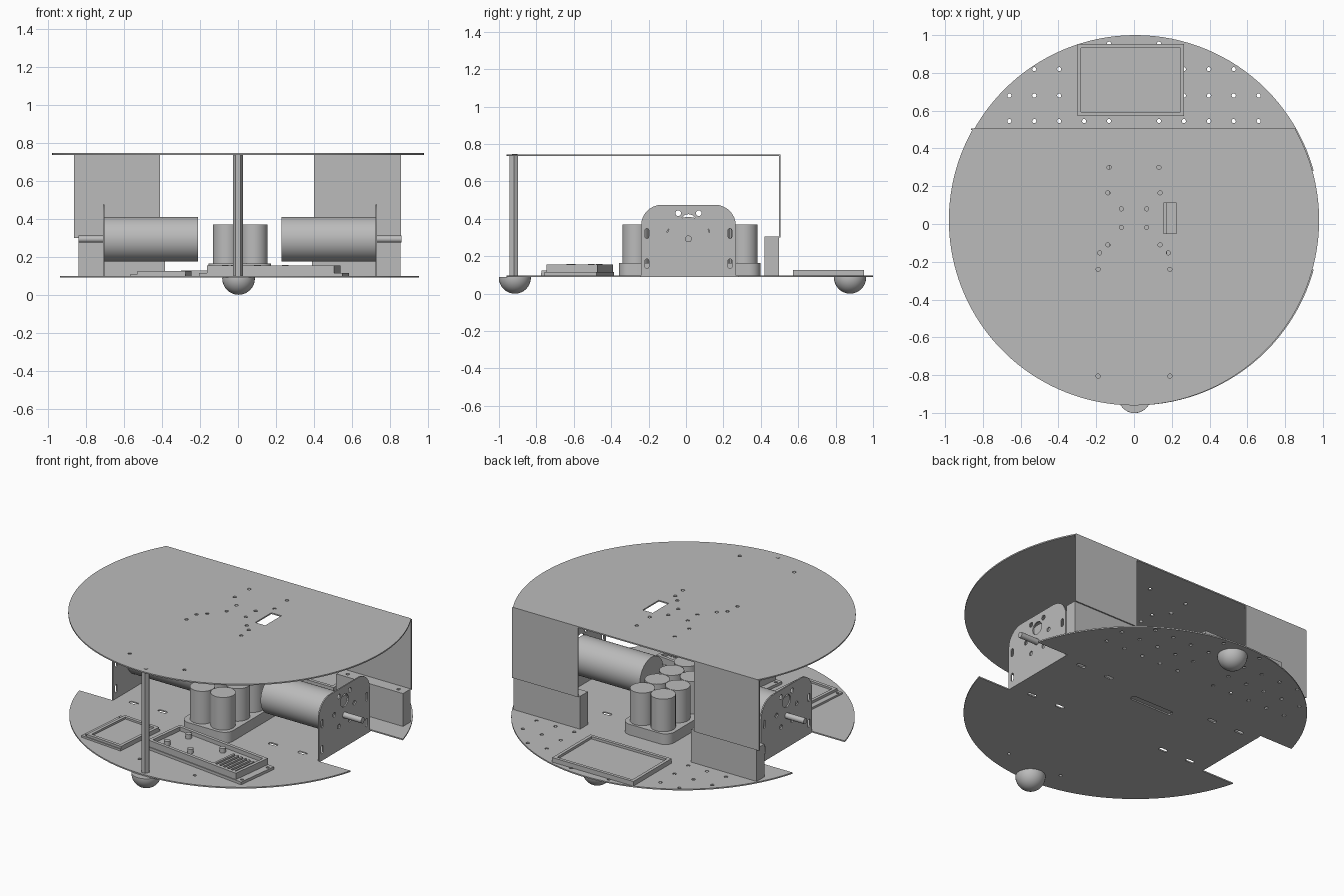
import bpy, bmesh, math
from mathutils import Matrix, Vector

if "Cube" in bpy.data.objects:
    bpy.data.objects.remove(bpy.data.objects["Cube"])

grey = bpy.data.materials.new("plain_grey")
grey.use_nodes = True
grey.diffuse_color = (0.5, 0.5, 0.5, 1)
grey.node_tree.nodes["Principled BSDF"].inputs["Base Color"].default_value = (0.5, 0.5, 0.5, 1)


# Outline helpers
def circle(x, y, r, n=16, start=0.0):
    return [(x + r * math.cos(start + math.tau * i / n), y + r * math.sin(start + math.tau * i / n)) for i in range(n)]


def rect(x0, x1, y0, y1):
    return [(x0, y0), (x1, y0), (x1, y1), (x0, y1)]


def rounded(x0, x1, y0, y1, r, n=6, square_base=False):
    pts = []
    corners = [(x1 - r, y1 - r), (x0 + r, y1 - r), (x0 + r, y0 + r), (x1 - r, y0 + r)]
    for k, (cx, cy) in enumerate(corners):
        if square_base and k > 1:
            pts.append((x0 if k == 2 else x1, y0))
            continue
        for i in range(n + 1):
            a = math.pi / 2 * (k + i / n)
            pts.append((cx + r * math.cos(a), cy + r * math.sin(a)))
    return pts


def slot(x, y, w, h):
    return rounded(x - w / 2, x + w / 2, y - h / 2, y + h / 2, min(w, h) * 0.49)


# Solid helpers
def add_prism(bm, pts, lo, hi, axis):
    place = (lambda u, v, w: (w, u, v)) if axis == "x" else (lambda u, v, w: (u, v, w))
    base = [bm.verts.new(place(u, v, lo)) for u, v in pts]
    top = [bm.verts.new(place(u, v, hi)) for u, v in pts]
    bm.faces.new(base[::-1])
    bm.faces.new(top)
    for i in range(len(pts)):
        j = (i + 1) % len(pts)
        bm.faces.new((base[i], base[j], top[j], top[i]))


def finish(name, bm):
    bmesh.ops.recalc_face_normals(bm, faces=bm.faces)
    mesh = bpy.data.meshes.new(name)
    bm.to_mesh(mesh)
    bm.free()
    mesh.materials.append(grey)
    obj = bpy.data.objects.new(name, mesh)
    bpy.context.collection.objects.link(obj)
    return obj


def shade(obj):
    obj.data.shade_smooth()
    obj.data.set_sharp_from_angle(angle=math.radians(30))
    return obj


def prism(name, pts, lo, hi, axis="z", holes=(), floor=None):
    """Extruded outline; holes go right through, or down to floor if given."""
    bm = bmesh.new()
    add_prism(bm, pts, lo, hi, axis)
    obj = finish(name, bm)
    if holes:
        bm = bmesh.new()
        for h in holes:
            add_prism(bm, h, lo - 0.02 if floor is None else floor, hi + 0.02, axis)
        cutter = finish("cutter", bm)
        cutter.hide_render = True
        mod = obj.modifiers.new("holes", "BOOLEAN")
        mod.operation, mod.solver, mod.object = "DIFFERENCE", "EXACT", cutter
        dg = bpy.context.evaluated_depsgraph_get()
        mesh = bpy.data.meshes.new_from_object(obj.evaluated_get(dg))
        obj.modifiers.clear()
        obj.data = mesh
        bpy.data.objects.remove(cutter)
    return shade(obj)


def turn(objs, x, y, degrees):
    for o in objs:
        o.data.transform(Matrix.Translation((x, y, 0)) @ Matrix.Rotation(math.radians(degrees), 4, "Z"))


FLOOR, DECK = 0.098, 0.745

# Lower plate with wheel notches, mounting grid and slots
holes = [rect(0.73, 1.2, -0.24, 0.28), rect(-1.2, -0.708, -0.24, 0.28), slot(-0.01, 0.145, 0.3, 0.04)]
for row, count in ((0.545, 5), (0.68, 5), (0.82, 4), (0.955, 1)):
    for i in range(1, count + 1):
        holes += [circle(s * 0.132 * i, row, 0.011, 12) for s in (-1, 1)]
for x in (-0.585, -0.385, 0.385, 0.59):
    holes += [slot(x, y, 0.06, 0.024) for y in (-0.2, 0.235)]
holes += [circle(x, -0.8, 0.01, 12) for x in (-0.125, 0.26)]
prism("lower_plate", circle(0.007, 0.02, 0.98, 128), 0.09, FLOOR, holes=holes)

# Upper plate, a disc cut straight at the back
half = math.asin(0.485 / 0.98)
arc = [math.pi - half + (math.pi + 2 * half) * i / 110 for i in range(111)]
outline = [(0.98 * math.cos(a), 0.02 + 0.98 * math.sin(a)) for a in arc]
holes = [rect(0.155, 0.225, -0.05, 0.11)]
for x, y in ((0.132, 0.3), (0.138, 0.165), (0.067, 0.08), (0.067, -0.018), (0.138, -0.11),
             (0.182, -0.153), (0.19, -0.24), (0.19, -0.805)):
    holes += [circle(s * x, y, 0.011, 12) for s in (-1, 1)]
prism("upper_plate", outline, DECK - 0.008, DECK, holes=holes)

# Folded rear flanges and the blocks that carry them
for side, x0, x1, b0, b1 in (("right", -0.862, -0.41, -0.84, -0.384), ("left", 0.4, 0.858, 0.39, 0.855)):
    prism(side + "_rear_flange", rect(x0, x1, 0.497, 0.505), 0.3, DECK - 0.003)
    prism(side + "_rear_block", rect(b0, b1, 0.42, 0.497), FLOOR, 0.305, floor=0.28,
          holes=[circle(b0 + t * (b1 - b0), 0.455, 0.011, 12) for t in (0.12, 0.88)])

# Motors, shafts and upright motor brackets
MY, MZ = 0.013, 0.293
bracket_holes = [circle(MY, 0.385, 0.04, 24)]
for s in (-1, 1):
    bracket_holes += [circle(MY + s * 0.055, 0.43, 0.015), circle(MY + s * 0.1, 0.332, 0.014),
                      circle(MY + s * 0.055, 0.242, 0.014), slot(MY + s * 0.222, 0.322, 0.02, 0.052),
                      slot(MY + s * 0.222, 0.16, 0.02, 0.052)]
for side, s, face, back, tip in (("left", 1, 0.724, 0.23, 0.86), ("right", -1, -0.702, -0.21, -0.84)):
    prism(side + "_motor_bracket", rounded(-0.24, 0.266, 0.09, 0.475, 0.11, 8, True),
          *sorted((face, face + s * 0.008)), axis="x", holes=bracket_holes)
    prism(side + "_motor", circle(MY, MZ, 0.117, 48), *sorted((back, face)), axis="x")
    prism(side + "_motor_shaft", circle(MY, MZ, 0.018, 20), *sorted((face, tip)), axis="x")

# Battery pack
prism("battery_holder", rounded(-0.155, 0.175, -0.358, 0.398, 0.06), FLOOR, 0.165)
for i in range(5):
    for j, x in enumerate((-0.06, 0.084)):
        prism(f"battery_cell_{i}_{j}", circle(x, 0.022 + (i - 2) * 0.145, 0.0715, 32), 0.16, 0.37)

# Front support post with hexagonal section and its bolt
prism("front_post", circle(0, -0.92, 0.026, 6), FLOOR, DECK - 0.008)
prism("front_post_bolt", circle(0, -0.915, 0.014, 12), DECK - 0.008, DECK + 0.002)

# Ball casters, half spheres under the lower plate
for name, y in (("front_caster", -0.915), ("rear_caster", 0.877)):
    bm = bmesh.new()
    bmesh.ops.create_uvsphere(bm, u_segments=32, v_segments=16, radius=0.086)
    bmesh.ops.translate(bm, verts=bm.verts, vec=Vector((0.003, y, 0.086)))
    cut = bmesh.ops.bisect_plane(bm, geom=bm.verts[:] + bm.edges[:] + bm.faces[:], dist=1e-5,
                                 plane_co=(0, 0, 0.09), plane_no=(0, 0, 1), clear_outer=True)
    bmesh.ops.holes_fill(bm, edges=[e for e in bm.edges if e.is_boundary])
    shade(finish(name, bm))

# Rear electronics tray, a shallow open frame
prism("rear_tray", rect(-0.3, 0.265, 0.572, 0.952), FLOOR, 0.127, floor=0.112,
      holes=[rect(-0.28, 0.245, 0.592, 0.932)])

# Controller board in an open case, slightly turned
case = [prism("controller_base", rect(-0.38, 0.38, -0.14, 0.14), FLOOR, 0.115,
              holes=[circle(x, y, 0.01, 12) for x in (-0.36, 0.36) for y in (-0.11, 0.11)]),
        prism("controller_case", rect(-0.34, 0.335, -0.135, 0.138), 0.113, 0.155, floor=0.13,
              holes=[rect(-0.32, 0.315, -0.115, 0.118)])]
for i in range(6):
    x = 0.14 + i * 0.03
    case.append(prism(f"controller_rib_{i}", rect(x, x + 0.014, -0.115, 0.06), 0.128, 0.152))
for i, (x, y) in enumerate(((-0.25, -0.07), (-0.22, 0.08), (-0.08, -0.06), (0.05, 0.07))):
    case.append(prism(f"controller_peg_{i}", circle(x, y, 0.018), 0.128, 0.158))
turn(case, 0.19, -0.57, -7)

# Small side board with an open frame
board = [prism("side_board_base", rect(-0.15, 0.14, -0.175, 0.175), FLOOR, 0.11,
               holes=[circle(-0.133, y, 0.009, 12) for y in (-0.15, 0.15)]),
         prism("side_board_frame", rect(-0.115, 0.14, -0.17, 0.17), 0.108, 0.125, floor=0.113,
               holes=[rect(-0.095, 0.12, -0.15, 0.15)])]
turn(board, -0.4, -0.59, -5)
